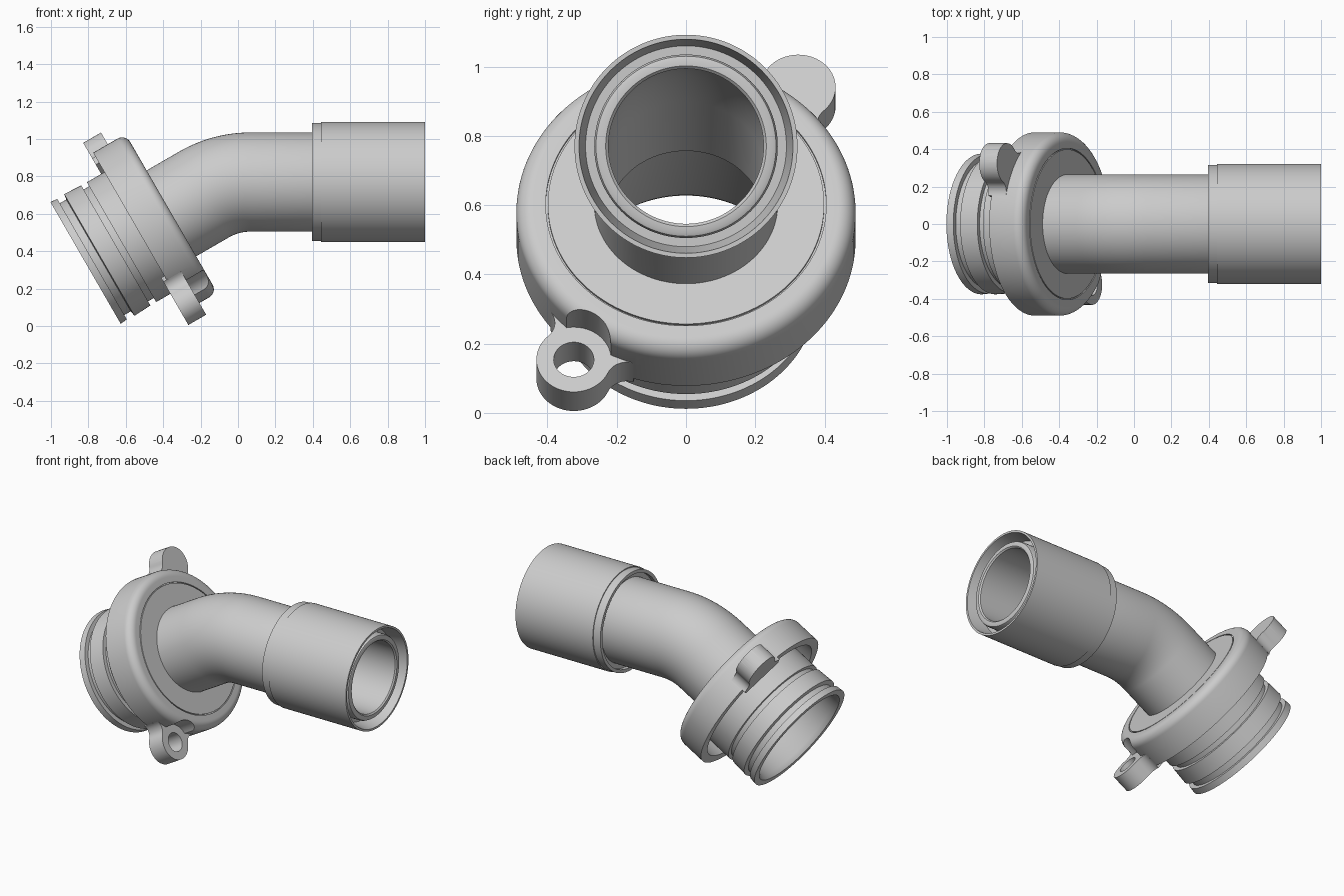
import bpy, bmesh
from math import sin, cos, pi, radians, acos, atan2
from mathutils import Matrix, Vector

cube = bpy.data.objects.get("Cube")
if cube:
    bpy.data.objects.remove(cube, do_unlink=True)

mat = bpy.data.materials.new("light grey")
mat.use_nodes = True
grey = (0.6, 0.6, 0.6, 1)
mat.diffuse_color = grey
mat.node_tree.nodes["Principled BSDF"].inputs["Base Color"].default_value = grey

SEG = 128


def frame(x, z, angle):
    """Frame whose local z follows the pipe axis."""
    return Matrix.Translation((x, 0, z)) @ Matrix.Rotation(radians(angle), 4, 'Y')


TILT = frame(-0.815, 0.3375, 60)      # inlet end, sloping up to the right
LEVEL = frame(0, 0.77, 90)            # outlet, along x


def make_object(name, bm):
    bmesh.ops.recalc_face_normals(bm, faces=bm.faces)
    mesh = bpy.data.meshes.new(name)
    bm.to_mesh(mesh)
    bm.free()
    mesh.materials.append(mat)
    obj = bpy.data.objects.new(name, mesh)
    bpy.context.collection.objects.link(obj)
    return obj


def loft(name, stations):
    """Closed loop of circular rings, each a frame and a radius."""
    bm = bmesh.new()
    rings = [[bm.verts.new(m @ Vector((r * cos(2 * pi * i / SEG), r * sin(2 * pi * i / SEG), 0)))
              for i in range(SEG)] for m, r in stations]
    for k, a in enumerate(rings):
        b = rings[(k + 1) % len(rings)]
        for i in range(SEG):
            j = (i + 1) % SEG
            bm.faces.new((a[i], a[j], b[j], b[i]))
    return make_object(name, bm)


def lathe(name, base, profile):
    return loft(name, [(base @ Matrix.Translation((0, 0, s)), r) for s, r in profile])


def prism(name, base, outline, low, high):
    bm = bmesh.new()
    face = bm.faces.new([bm.verts.new((x, y, low)) for x, y in outline])
    ext = bmesh.ops.extrude_face_region(bm, geom=[face])
    verts = [v for v in ext["geom"] if isinstance(v, bmesh.types.BMVert)]
    bmesh.ops.translate(bm, verts=verts, vec=(0, 0, high - low))
    bm.transform(base)
    return make_object(name, bm)


def arc(cx, cy, r, start, end, n=16):
    return [(cx + r * cos(start + (end - start) * i / n),
             cy + r * sin(start + (end - start) * i / n)) for i in range(n + 1)]


def boolean(target, tool, operation):
    tool.hide_render = True
    mod = target.modifiers.new("cut", 'BOOLEAN')
    mod.operation = operation
    mod.solver = 'EXACT'
    mod.object = tool
    bpy.context.view_layer.objects.active = target
    bpy.ops.object.modifier_apply(modifier=mod.name)
    bpy.data.objects.remove(tool, do_unlink=True)


# Inlet spigot with two seal grooves
spigot = lathe("inlet_spigot", TILT, [
    (0, 0.335), (0, 0.376), (0.04, 0.372), (0.04, 0.345), (0.08, 0.345), (0.085, 0.376),
    (0.187, 0.37), (0.187, 0.345), (0.222, 0.345), (0.222, 0.37), (0.46, 0.37),
    (0.46, 0.32), (0.03, 0.32)])

# Flange ring: hollow at the back, rounded front shoulder, fine seam on the face
RING = 0.49
shoulder = arc(0.48, RING - 0.05, 0.05, pi / 2, 0, 10)
flange = lathe("flange_ring", TILT, [
    (0.33, 0.435), (0.33, RING)] + shoulder + [
    (0.53, 0.405), (0.522, 0.405), (0.522, 0.399), (0.53, 0.399),
    (0.53, 0.23), (0.45, 0.23), (0.45, 0.435)])

# Two opposite bolt lugs, filleted into the ring
REACH, LUG, HOLE, FILLET = 0.558, 0.108, 0.058, 0.06
near, far = RING + FILLET, LUG + FILLET
spread = acos((near ** 2 + REACH ** 2 - far ** 2) / (2 * near * REACH))
fx, fy = near * cos(spread), near * sin(spread)
tip = atan2(fy, fx - REACH)
upper = arc(fx, fy, FILLET, tip - pi, spread - pi, 10) if tip - pi > spread - pi else \
    arc(fx, fy, FILLET, tip + pi, spread + pi, 10)
upper.append((0.45 * cos(spread), 0.45 * sin(spread)))
lower = [(x, -y) for x, y in reversed(upper)]
# shortest way round each fillet
upper_start = arc(REACH, 0, LUG, -tip, tip, 40)
outline = upper_start[:-1] + upper + lower[:-1]

for turn in (144.5, -35.5):
    base = TILT @ Matrix.Rotation(radians(turn), 4, 'Z')
    boolean(flange, prism("lug", base, outline, 0.31, 0.42), 'UNION')
    pocket = arc(REACH, 0, LUG, 0, 2 * pi, 48)[:-1]
    boolean(flange, prism("pocket_cutter", base, pocket, 0.42, 0.6), 'DIFFERENCE')
    hole = arc(REACH, 0, HOLE, 0, 2 * pi, 48)[:-1]
    boolean(flange, prism("hole_cutter", base, hole, 0.2, 0.6), 'DIFFERENCE')

# Bent pipe with a through bore
BEND = 0.5
path = [TILT @ Matrix.Translation((0, 0, 0.45))]
for i in range(17):
    a = 60 + 30 * i / 16
    path.append(frame(0.068 - BEND * cos(radians(a)), 0.27 + BEND * sin(radians(a)), a))
end = [(0.965, 0.265), (0.976, 0.26), (0.98, 0.25), (0.98, 0.232), (0.972, 0.224)]
pipe = loft("bent_pipe", [(m, 0.265) for m in path]
            + [(LEVEL @ Matrix.Translation((0, 0, s)), r) for s, r in end]
            + [(m, 0.224) for m in reversed(path)])

# Outlet sleeve: thin skirt around the pipe end
sleeve = lathe("outlet_sleeve", LEVEL, [
    (0.395, 0.295), (0.395, 0.316), (0.445, 0.316), (0.445, 0.322), (1, 0.322), (1, 0.309),
    (0.9, 0.29), (0.9, 0.25), (0.42, 0.25), (0.42, 0.295)])

for obj in (spigot, flange, pipe, sleeve):
    bpy.ops.object.select_all(action='DESELECT')
    obj.select_set(True)
    bpy.context.view_layer.objects.active = obj
    bpy.ops.object.shade_smooth_by_angle(angle=radians(30))
